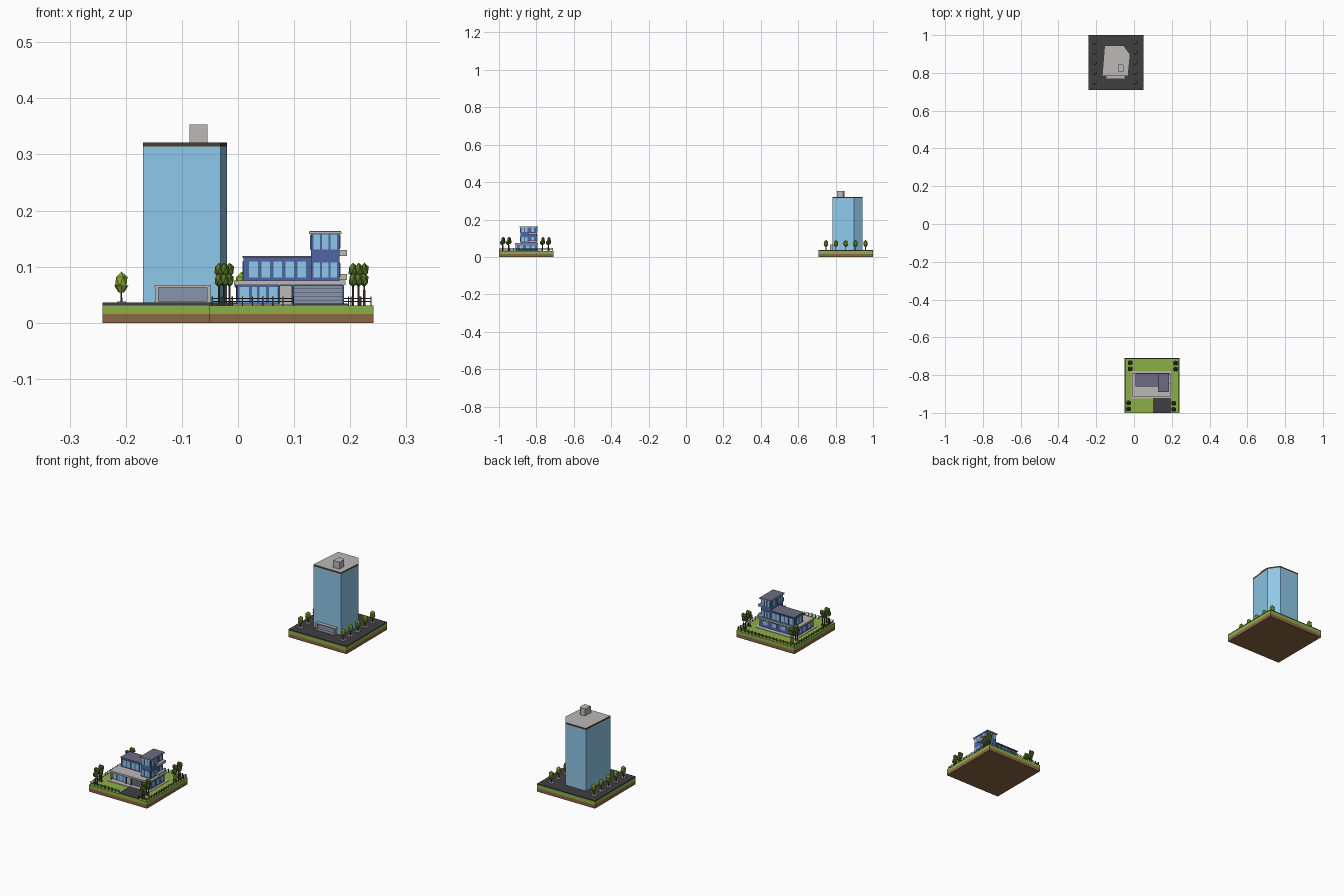
import bpy, bmesh
from math import pi
from mathutils import Matrix, Vector

if "Cube" in bpy.data.objects:
    bpy.data.objects.remove(bpy.data.objects["Cube"])


def mat(name, *c):
    m = bpy.data.materials.new(name)
    m.diffuse_color = (*c, 1)
    m.use_nodes = True
    m.node_tree.nodes["Principled BSDF"].inputs["Base Color"].default_value = m.diffuse_color
    return m


SOIL = mat("soil", .27, .13, .06)
GRASS = mat("grass", .27, .43, .06)
ASPHALT = mat("asphalt", .05, .05, .055)
GLASS = mat("glass", .27, .58, .82)
BLUE = mat("blue_wall", .08, .13, .36)
SLATE = mat("slate", .15, .15, .24)
STEEL = mat("steel_blue", .25, .3, .42)
STONE = mat("stone", .5, .49, .48)
LEAF = mat("leaf", .24, .4, .03)
DARKLEAF = mat("dark_leaf", .09, .17, .02)
BARK = mat("bark", .12, .07, .035)


def finish(name, bm, m):
    bmesh.ops.recalc_face_normals(bm, faces=bm.faces)
    me = bpy.data.meshes.new(name)
    bm.to_mesh(me)
    bm.free()
    me.materials.append(m)
    ob = bpy.data.objects.new(name, me)
    bpy.context.collection.objects.link(ob)
    return ob


def boxes(name, m, *bounds):
    """Boxes given as x0, x1, y0, y1, z0, z1."""
    bm = bmesh.new()
    for x0, x1, y0, y1, z0, z1 in bounds:
        M = Matrix.Translation(((x0 + x1) / 2, (y0 + y1) / 2, (z0 + z1) / 2))
        bmesh.ops.create_cube(bm, size=1, matrix=M @ Matrix.Diagonal((x1 - x0, y1 - y0, z1 - z0, 1)))
    return finish(name, bm, m)


def prism(name, m, pts, z0, z1, inset=0, recess=0):
    """Upright prism; inset shrinks the outline, recess sinks the roof behind a rim."""
    bm = bmesh.new()
    f = bm.faces.new([bm.verts.new((x, y, z0)) for x, y in pts])
    if inset:
        bmesh.ops.inset_region(bm, faces=[f], thickness=inset, use_boundary=True)
        bmesh.ops.delete(bm, geom=[g for g in bm.faces if g != f], context='FACES')
    ext = bmesh.ops.extrude_face_region(bm, geom=[f], use_keep_orig=True)["geom"]
    bmesh.ops.translate(bm, vec=(0, 0, z1 - z0), verts=[v for v in ext if isinstance(v, bmesh.types.BMVert)])
    if recess:
        bm.normal_update()
        top = [g for g in bm.faces if all(abs(v.co.z - z1) < 1e-5 for v in g.verts)]
        bmesh.ops.inset_region(bm, faces=top, thickness=recess)
        bmesh.ops.translate(bm, vec=(0, 0, z0 - z1 + .001), verts=list({v for g in top for v in g.verts}))
    return finish(name, bm, m)


def tube(bm, x, y, z0, z1, r0, r1, n=6):
    bmesh.ops.create_cone(bm, cap_ends=True, segments=n, radius1=r0, radius2=r1, depth=z1 - z0,
                          matrix=Matrix.Translation((x, y, (z0 + z1) / 2)))


def blob(bm, x, y, z, r, h, sub=1):
    bmesh.ops.create_icosphere(bm, subdivisions=sub, radius=1,
                               matrix=Matrix.Translation((x, y, z)) @ Matrix.Diagonal((r, r, h, 1)))


# ---- ground tiles
T = .2415
for tag, x0, y0 in (("tower", -T, .7085), ("house", -.0505, -1.0)):
    x1, y1 = x0 + .292, y0 + .2915
    boxes(tag + "_soil", SOIL, (x0, x1, y0, y1, 0, .0155))
    boxes(tag + "_grass", GRASS, (x0, x1, y0, y1, .0155, .031))
boxes("tower_asphalt", ASPHALT, (-T, .0505, .7085, 1, .031, .036))

# ---- tower
plan = [(-.169, .784), (-.031, .784), (-.02, .897), (-.054, .944), (-.156, .944)]
prism("tower_glass", GLASS, plan, .036, .311, inset=.003)
for i in range(9):
    z = .0665 + i * .0269
    prism(f"tower_ledge_{i}", STONE, plan, z - .0015, z + .0015)
prism("tower_roof", STONE, plan, .307, .314)
prism("tower_parapet", ASPHALT, plan, .314, .321, inset=.005)
prism("tower_roof_deck", STONE, plan, .319, .3213, inset=.010)
prism("tower_plinth", STONE, plan, .036, .039, inset=.001)
prism("roof_hut", STONE, [(-.086, .808), (-.054, .808), (-.054, .84), (-.062, .848), (-.083, .846)], .315, .353)

# entrance porch
boxes("entrance_canopy", STONE, (-.149, -.048, .769, .79, .063, .067))
boxes("entrance_posts", STONE, (-.148, -.142, .77, .788, .036, .063), (-.055, -.049, .77, .788, .036, .063))
boxes("entrance_doors", STEEL, (-.142, -.055, .779, .788, .038, .063))
boxes("entrance_step", STONE, (-.149, -.048, .768, .79, .036, .038))

# street trees with planters
trunks, crowns, pots = bmesh.new(), bmesh.new(), []
for x in (-.208, .006):
    for i in range(5):
        y = .748 + i * .053
        tube(trunks, x, y, .036, .06, .0022, .0016)
        tube(crowns, x, y, .054, .066, .005, .0125, 8)
        blob(crowns, x, y, .074, .0125, .017)
        pots.append((x - .008, x + .008, y - .008, y + .008, .036, .038))
finish("street_trunks", trunks, BARK)
finish("street_crowns", crowns, LEAF)
boxes("street_planters", STONE, *pots)

# ---- house
boxes("house_paving", STONE, (-.012, .197, -.925, -.777, .031, .033))
boxes("driveway", ASPHALT, (.1, .195, -1, -.92, .031, .034))
boxes("ground_floor", BLUE, (-.002, .187, -.9, -.795, .033, .068))
boxes("porch_roof", None or STONE, (-.007, .192, -.914, -.79, .067, .075))
boxes("upper_floor", BLUE, (.01, .13, -.855, -.797, .074, .116))
boxes("corner_tower", BLUE, (.13, .181, -.885, -.797, .074, .16))
boxes("upper_roof", SLATE, (.008, .13, -.859, -.791, .115, .119))
boxes("tower_house_roof", SLATE, (.127, .184, -.889, -.791, .1605, .1635))
boxes("tower_house_eave", STONE, (.1265, .1845, -.8895, -.7905, .158, .1615))
boxes("balconies", STONE, *[(.178, .194, -.845, -.796, z, z + .011) for z in (.076, .119)])

# windows: frame boxes plus glass panes slightly proud
panes, frames = [], []


def window(axis, a0, a1, at, out, z0, z1):
    for lst, g, d in ((frames, .0015, .0012), (panes, 0, .002)):
        lo, hi = sorted((at - out * .001, at + out * d))
        span = (a0 - g, a1 + g)
        lst.append((*(span + (lo, hi) if axis == 'x' else (lo, hi) + span), z0 - g, z1 + g))


for i in range(5):
    x = .02 + i * .0215
    window('x', x, x + .0155, -.855, -1, .081, .109)
    window('x', x, x + .0155, -.797, 1, .081, .109)
for z in (.081, .131):
    for i in range(3):
        x = .135 + i * .0148
        window('x', x, x + .0115, -.885, -1, z, z + .026)
        window('x', x, x + .0115, -.797, 1, z, z + .026)
    for y in (-.88, -.86, -.825):
        window('y', y, y + .013, .181, 1, z + .002, z + .025)
        if z > .1:
            window('y', y, y + .013, .13, -1, z, z + .025)
for y in (-.843, -.822):
    window('y', y, y + .014, .01, -1, .081, .109)
for x0, x1 in ((.003, .02), (.025, .034), (.038, .05), (.055, .07)):
    window('x', x0, x1, -.9, -1, .036, .064)
for i in range(4):
    x = .012 + i * .044
    window('x', x, x + .022, -.795, 1, .045, .062)
for y in (-.89, -.855, -.825):
    window('y', y, y + .018, -.002, -1, .042, .062)
    window('y', y, y + .018, .187, 1, .042, .062)
boxes("window_frames", BLUE, *frames)
boxes("window_panes", GLASS, *panes)
boxes("front_door", STONE, (.074, .096, -.904, -.899, .033, .066))
boxes("garage_door", STEEL, (.1, .186, -.905, -.899, .034, .066))
boxes("garage_slats", SLATE, *[(.1, .186, -.9065, -.9, z, z + .0015) for z in (.039, .046, .053, .060)])
boxes("porch_posts", BLUE, *[(x, x + .003, -.912, -.909, .033, .067) for x in (-.003, .072, .097, .186)])

# garden fence: rails and posts on each run
fence = []
X0, X1, Y0, Y1 = -.046, .237, -.995, -.713
for x0, y0, x1, y1 in ((X0, Y0, X0, Y1), (X1, Y0, X1, Y1), (X0, Y1, X1, Y1),
                       (X0, Y0, .098, Y0), (.197, Y0, X1, Y0)):
    n = max(2, round((abs(x1 - x0) + abs(y1 - y0)) / .018))
    for z in (.037, .0425):
        fence.append((x0 - .0006, x1 + .0006, y0 - .0006, y1 + .0006, z, z + .0015))
    for i in range(n + 1):
        x, y = x0 + (x1 - x0) * i / n, y0 + (y1 - y0) * i / n
        fence.append((x - .001, x + .001, y - .001, y + .001, .031, .047))
boxes("fence", ASPHALT, *fence)

# garden trees: pairs of trunks with clustered crowns
trunks, crowns = bmesh.new(), bmesh.new()
for cx, cy in ((-.02, -.751), (.22, -.753), (-.029, -.963), (.21, -.966)):
    for dy in (-.016, .016):
        y = cy + dy
        for dx in (-.005, .005):
            tube(trunks, cx + dx, y, .031, .075, .0025, .0018)
            blob(crowns, cx + dx, y - .004, .076, .0085, .013)
            blob(crowns, cx + dx, y + .004, .094, .009, .013)
        blob(crowns, cx, y + .006, .08, .009, .013)
finish("garden_trunks", trunks, BARK)
finish("garden_crowns", crowns, DARKLEAF)
